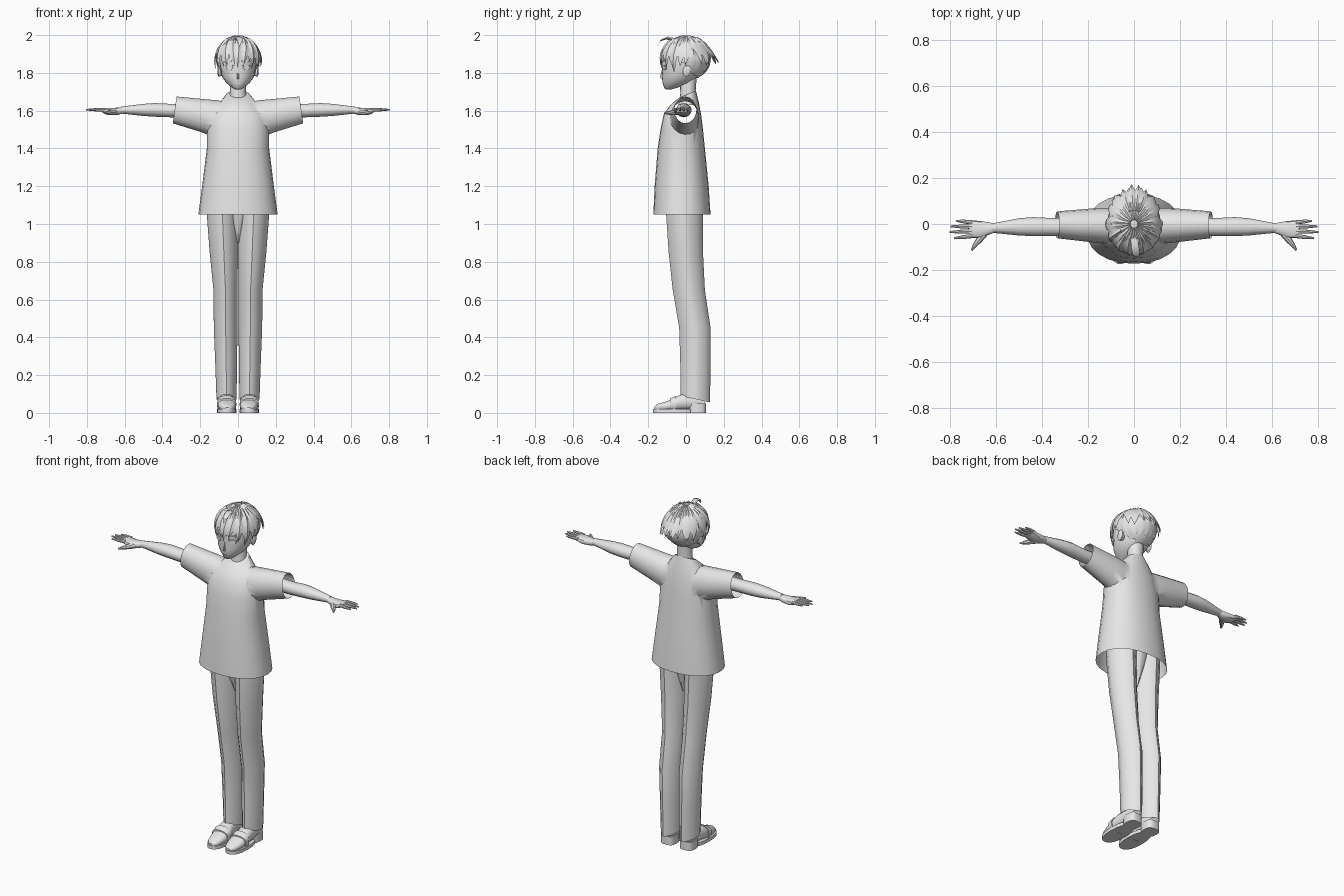
import bpy, bmesh, math, random
from mathutils import Vector as V

if "Cube" in bpy.data.objects:
    bpy.data.objects.remove(bpy.data.objects["Cube"])

random.seed(4)
grey = bpy.data.materials.new("light grey")
grey.diffuse_color = (0.8, 0.8, 0.8, 1)
grey.use_nodes = True
grey.node_tree.nodes["Principled BSDF"].inputs["Base Color"].default_value = grey.diffuse_color


def ring(c, u, v, n=16, p=2.0):
    """Superellipse of points around c, spanned by the vectors u and v."""
    pts = []
    for i in range(n):
        a = 2 * math.pi * i / n
        x, y = math.cos(a), math.sin(a)
        f = lambda t: math.copysign(abs(t) ** (2 / p), t) if abs(t) > 1e-6 else 0
        pts.append(V(c) + V(u) * f(x) + V(v) * f(y))
    return pts


def finish(ob, angle=40):
    ob.data.shade_smooth()
    ob.data.set_sharp_from_angle(angle=math.radians(angle))


def loft(name, rings, caps=(True, True), mirror=False, angle=40):
    """Skin a list of point rings into one object."""
    bm = bmesh.new()
    vs = [[bm.verts.new(p) for p in r] for r in rings]
    n = len(vs[0])
    for a, b in zip(vs, vs[1:]):
        for i in range(n):
            bm.faces.new((a[i], a[(i + 1) % n], b[(i + 1) % n], b[i]))
    if caps[0]:
        bm.faces.new(vs[0][::-1])
    if caps[1]:
        bm.faces.new(vs[-1])
    bmesh.ops.recalc_face_normals(bm, faces=bm.faces)
    me = bpy.data.meshes.new(name)
    bm.to_mesh(me)
    bm.free()
    me.materials.append(grey)
    ob = bpy.data.objects.new(name, me)
    bpy.context.collection.objects.link(ob)
    finish(ob, angle)
    if mirror:
        ob.modifiers.new("mirror", 'MIRROR')
    return ob


def zring(z, x0, x1, yf, yb, tilt=0, n=16, p=2.0):
    """Level ring from x and y limits; tilt raises the back."""
    h = (yb - yf) / 2
    return ring(((x0 + x1) / 2, (yf + yb) / 2, z), ((x1 - x0) / 2, 0, 0), (0, h, h * tilt), n, p)


def xring(x, yf, yb, z0, z1, n=16, p=2.0, slant=0):
    return ring((x, (yf + yb) / 2, (z0 + z1) / 2), (0, (yb - yf) / 2, 0),
                (-slant, 0, (z1 - z0) / 2), n, p)


# Shirt: body joined with a sleeve tube, then opened at hem and cuffs
body = [(1.05, .21, -.173, .13, 0), (1.2, .19, -.166, .12, 0), (1.4, .165, -.15, .10, 0),
        (1.5, .165, -.135, .09, 0), (1.58, .15, -.118, .08, 0), (1.635, .105, -.085, .068, .1),
        (1.685, .06, -.045, .052, .45)]
shirt = loft("shirt", [zring(z, -w, w, f, b, t, 24, 2.2) for z, w, f, b, t in body])
half = [(.05, -.09, .07, 1.47, 1.64), (.12, -.085, .07, 1.46, 1.655),
        (.18, -.08, .068, 1.485, 1.66), (.335, -.062, .055, 1.533, 1.675)]
tube = [xring(-h[0], *h[1:], slant=-.01) for h in half[::-1]] + [xring(*h, slant=.01) for h in half]
sleeves = loft("sleeve_helper", tube)
mod = shirt.modifiers.new("join", 'BOOLEAN')
mod.operation, mod.object, mod.solver = 'UNION', sleeves, 'EXACT'
joined = bpy.data.meshes.new_from_object(shirt.evaluated_get(bpy.context.evaluated_depsgraph_get()))
shirt.modifiers.clear()
shirt.data = joined
bpy.data.objects.remove(sleeves)
bm = bmesh.new()
bm.from_mesh(joined)
ends = [f for f in bm.faces if (f.normal.z < -.9 and f.calc_center_median().z < 1.06)
        or (abs(f.normal.x) > .9 and abs(f.calc_center_median().x) > .32)]
bmesh.ops.delete(bm, geom=ends, context='FACES')
bm.to_mesh(joined)
bm.free()
finish(shirt, 45)

# Trousers with front and back creases
leg = [(1.14, 0, .165, -.105, .095, 0), (1.05, 0, .165, -.105, .09, 0), (.85, 0, .15, -.092, .09, 0),
       (.65, .003, .13, -.07, .10, 0), (.45, .003, .128, -.036, .13, 0),
       (.25, .005, .12, -.03, .13, 0), (.073, .008, .114, -.028, .127, -.22)]
loft("trouser_leg", [zring(*r, n=16, p=1.6) for r in leg], (True, False), True, 33)
loft("trouser_seat", [zring(z, -w, w, f, b, n=12) for z, w, f, b in
                      [(.9, .008, -.03, .03), (1.0, .04, -.07, .06), (1.14, .1, -.09, .08)]])

# Shoes: upper, sole and heel
upper = [(-.17, .045, .07, .012, .03), (-.15, .022, .092, .01, .048), (-.10, .01, .106, .01, .062),
         (-.055, .01, .108, .01, .085), (-.02, .018, .104, .015, .1), (.05, .022, .1, .02, .1),
         (.1, .036, .09, .02, .085)]
loft("shoe_upper", [ring(((a + b) / 2, y, (c + d) / 2), ((b - a) / 2, 0, 0), (0, 0, (d - c) / 2), 14, 2.4)
                    for y, a, b, c, d in upper], mirror=True)
loft("shoe_sole", [zring(z, .008, .111, -.175, .05, n=18, p=2.4) for z in (0, .02)], mirror=True)
loft("shoe_heel", [zring(z, .018, .105, .015, .107, n=14, p=3) for z in (0, .05)], mirror=True)
loft("shoe_strap", [ring((.06, y, .045), (.052, 0, 0), (0, 0, h), 14, 2.6)
                    for y, h in ((-.085, .031), (-.055, .047))], mirror=True)

# Arms, palms, fingers and thumbs
arm = [(.27, -.05, .028, 1.565, 1.637), (.36, -.052, .026, 1.565, 1.636), (.44, -.053, .03, 1.568, 1.64),
       (.5, -.05, .025, 1.572, 1.636), (.62, -.038, .002, 1.585, 1.621)]
loft("arm", [xring(*r, n=12) for r in arm], mirror=True)
palm = [(.605, -.036, 0, 1.586, 1.62), (.635, -.048, .008, 1.578, 1.616),
        (.68, -.062, .014, 1.576, 1.614), (.72, -.06, .016, 1.592, 1.614)]
loft("palm", [xring(*r, n=12, p=2.4) for r in palm], mirror=True)
for i, (y, y2, tip) in enumerate([(-.052, -.062, .785), (-.032, -.035, .805),
                                  (-.012, -.01, .8), (.007, .014, .775)]):
    loft("finger_%d" % (i + 1), [xring(x, c - r, c + r, 1.605 - r, 1.605 + r, 8) for x, c, r in
         [(.705, y, .0095), ((.705 + tip) / 2, (y + y2) / 2, .0085), (tip, y2, .004)]], mirror=True)
loft("thumb", [ring(c, (r * .8, r * .6, 0), (0, 0, r), 8) for c, r in
               [((.645, -.03, 1.594), .018), ((.675, -.07, 1.59), .014),
                ((.695, -.095, 1.588), .009), ((.708, -.115, 1.587), .004)]], mirror=True)

# Neck and head
loft("neck", [zring(*r) for r in [(1.63, -.055, .055, -.04, .055), (1.69, -.042, .042, -.03, .05),
                                  (1.82, -.045, .045, -.035, .06)]])
head = [(1.712, .012, -.105, -.08), (1.72, .03, -.115, -.05), (1.748, .063, -.124, .03),
        (1.78, .085, -.128, .06), (1.82, .096, -.126, .085), (1.87, .1, -.13, .1),
        (1.92, .097, -.12, .1), (1.96, .072, -.09, .08), (1.98, .03, -.05, .04)]
loft("head", [zring(z, -w, w, f, b, n=24) for z, w, f, b in head], angle=60)
loft("nose", [zring(*r, n=6) for r in [(1.768, -.008, .008, -.128, -.11), (1.776, -.007, .007, -.14, -.11),
                                       (1.82, -.003, .003, -.128, -.11)]])
loft("ear", [ring((x, .005, 1.812), (0, a, a * .3), (0, 0, b), 10) for x, a, b in
             [(.08, .018, .024), (.102, .022, .032), (.108, .014, .022)]], mirror=True)


# Thin face plates, turned to follow the cheek
def plate(name, x, y, z, ru, rv, turn, mirror):
    u, n = V((math.cos(turn), math.sin(turn), 0)), V((math.sin(turn), -math.cos(turn), 0))
    loft(name, [ring(V((x, y, z)) + n * d, u * ru, (0, 0, rv), 12) for d in (-.004, .004)], mirror=mirror)


plate("eye", .045, -.114, 1.826, .02, .011, .42, True)
plate("upper_lash", .045, -.117, 1.838, .025, .004, .42, True)
plate("eyebrow", .045, -.118, 1.862, .024, .003, .42, True)
plate("mouth", 0, -.121, 1.742, .014, .002, 0, False)

# Hair: scalp cap, then tapered locks fanning out from the crown
bm = bmesh.new()
bmesh.ops.create_uvsphere(bm, u_segments=28, v_segments=18, radius=1)
for v in bm.verts:
    v.co = V((v.co.x * .112, v.co.y * .122 + .002, v.co.z * .115 + 1.872))
bmesh.ops.delete(bm, geom=[v for v in bm.verts if v.co.z < 1.85 - .9 * (v.co.y + .04)], context='VERTS')
me = bpy.data.meshes.new("hair_cap")
bm.to_mesh(me)
bm.free()
me.materials.append(grey)
cap = bpy.data.objects.new("hair_cap", me)
bpy.context.collection.objects.link(cap)
finish(cap)


def lock(name, az, end, width, flare, swirl=0.0, start=8, scale=1.0, thick=.011):
    """Pointed lock over the skull; az 0 is the front, end is its polar angle."""
    rings = []
    for k in range(7):
        t = k / 6
        a = math.radians(az + swirl * t - 90)
        th = math.radians(start + (end - start) * t)
        d = V((math.sin(th) * math.cos(a), math.sin(th) * math.sin(a), math.cos(th)))
        s = scale * (1 + flare * t ** 3)
        c = V((d.x * .116 * s, d.y * .13 * s, 1.872 + d.z * .117 * (scale + (s - scale) * .3)))
        w = width * (.35 + 1.3 * t) if t < .5 else width * (2 * (1 - t) ** .8 * .87 + .02)
        h = thick * (1 - .85 * t)
        rings.append(ring(c, V((-math.sin(a), math.cos(a), 0)) * w, d * h, 4))
    loft(name, rings, angle=30)


for i in range(22):
    az = i * 360 / 22
    back = (1 - math.cos(math.radians(az))) / 2
    jit = random.uniform(-6, 6)
    end = 96 + 12 * math.sin(math.radians(az)) ** 2 + jit
    lock("hair_lock_%d" % i, az, end, .027, .05 + .2 * back ** 2, random.uniform(-12, 12))
for i in range(11):
    az = 90 + i * 18
    lock("nape_lock_%d" % i, az, 112 + 24 * math.sin(math.radians(i * 18)) + random.uniform(-4, 4),
         .026, .02, 0, 55, .96)
for i, (az, end, sw) in enumerate([(-65, 128, 8), (-40, 110, 12), (-18, 104, 10), (6, 112, -8),
                                   (28, 104, -14), (46, 112, -8), (66, 128, -8)]):
    lock("fringe_lock_%d" % i, az, end, .02, .03, sw, 30, 1.03)
for i, (az, fl) in enumerate([(158, .22), (172, .3), (184, .32), (200, .22)]):
    lock("back_spike_%d" % i, az, 97, .022, fl, 0, 25, 1.02)
# Small curl standing over the forehead
loft("hair_curl", [ring(c, (.016 * r, 0, 0), (0, .006 * r, .008 * r), 6) for c, r in
                   [((0, -.06, 1.975), 1), ((.005, -.1, 1.985), 1.1), ((.01, -.135, 1.972), .9),
                    ((.008, -.15, 1.945), .2)]])
